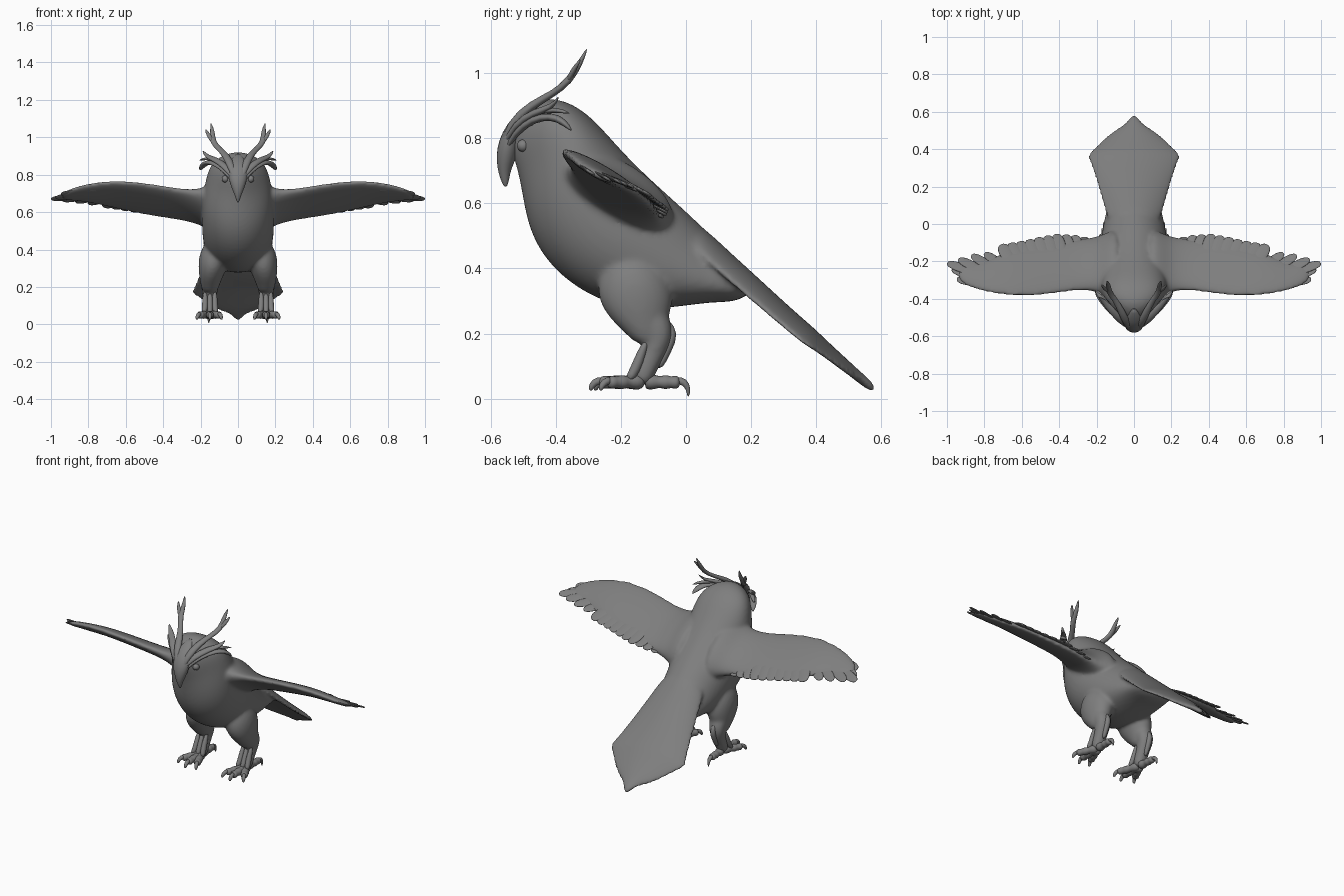
import bpy, bmesh, math
from mathutils import Vector as V

X = V((1, 0, 0))
grey = bpy.data.materials.new("dark_grey")
grey.diffuse_color = (.21, .21, .21, 1)


def loft(bm, sections, n=16):
    """Skin elliptical rings: (centre, side axis, up axis, egg taper, arch drop)."""
    rings = []
    for c, u, v, egg, arch in sections:
        ring = []
        for i in range(n):
            a = 2 * math.pi * i / n
            ca, sa = math.cos(a), math.sin(a)
            p = c + u * ca * (1 + egg * sa) + v * sa - V((0, 0, arch * ca * ca))
            ring.append(bm.verts.new(p))
        rings.append(ring)
    faces = [bm.faces.new(rings[0]), bm.faces.new(rings[-1])]
    for r, q in zip(rings, rings[1:]):
        for i in range(n):
            j = (i + 1) % n
            faces.append(bm.faces.new((r[i], r[j], q[j], q[i])))
    bmesh.ops.recalc_face_normals(bm, faces=faces)


def tube(bm, pts, radii, flat=1.0, n=8):
    """Tapered limb through pts; flat squashes its thickness."""
    pts = [V(p) for p in pts]
    secs = []
    for i, p in enumerate(pts):
        t = (pts[min(i + 1, len(pts) - 1)] - pts[max(i - 1, 0)]).normalized()
        v = t.cross(X).normalized()
        secs.append((p, v.cross(t) * radii[i], v * radii[i] * flat, 0, 0))
    loft(bm, secs, n)


def feather(bm, a, b, w, thick):
    """Round-tipped blade lying in the wing plane."""
    a, b = V(a), V(b)
    d = b - a
    nrm = V((0, .54, .84))
    side = d.cross(nrm).normalized()
    secs = []
    for t, k in ((0, .3), (.2, .8), (.5, 1), (.8, 1), (.93, .8), (1, .35)):
        secs.append((a + d * t, side * w * k, nrm * thick * (1 - .5 * t), 0, 0))
    loft(bm, secs, 8)


def finish(name, bm, levels=1):
    me = bpy.data.meshes.new(name)
    bm.to_mesh(me)
    bm.free()
    me.materials.append(grey)
    for p in me.polygons:
        p.use_smooth = True
    ob = bpy.data.objects.new(name, me)
    bpy.context.scene.collection.objects.link(ob)
    if levels:
        sub = ob.modifiers.new("Subdivide", 'SUBSURF')
        sub.levels = sub.render_levels = levels
    return ob


def m(s, pts):
    return [(s * x, y, z) for x, y, z in pts]


def interp(x, table):
    for (x0, y0), (x1, y1) in zip(table, table[1:]):
        if x <= x1:
            return y0 + (y1 - y0) * (x - x0) / (x1 - x0)
    return table[-1][1]


# Body: rings from crown to rump (back y,z, front y,z, half width, egg taper)
body = bmesh.new()
secs = []
for dy, dz, vy, vz, w, egg in (
        (-.42, .922, -.46, .912, .03, 0), (-.37, .915, -.515, .865, .09, .3),
        (-.315, .885, -.55, .79, .135, .45), (-.265, .84, -.515, .70, .165, .3),
        (-.20, .765, -.50, .60, .188, .1), (-.12, .685, -.478, .50, .193, 0),
        (-.03, .605, -.415, .40, .195, 0), (.04, .54, -.31, .32, .185, 0),
        (.10, .48, -.18, .27, .17, 0), (.15, .43, -.03, .28, .15, 0),
        (.19, .385, .08, .298, .135, 0), (.23, .345, .16, .295, .11, 0)):
    d, f = V((0, dy, dz)), V((0, vy, vz))
    secs.append(((d + f) / 2, X * w, (d - f) / 2, egg, 0))
loft(body, secs, 24)

# Tail fan: flat, arched, with a pointed end
up = V((0, .66, .75))
loft(body, [(V((0, y, z)), X * w, up * th, 0, arch) for y, z, w, th, arch in (
    (-.02, .555, .13, .03, .05), (.1, .447, .165, .027, .055), (.2, .36, .195, .024, .055),
    (.3, .27, .228, .022, .05), (.36, .22, .252, .02, .05), (.38, .203, .246, .02, .045),
    (.43, .157, .19, .018, .03), (.49, .103, .125, .017, .02), (.525, .072, .06, .016, .01),
    (.55, .052, .035, .015, 0), (.58, .024, .014, .012, 0))], 24)

for s in (-1, 1):
    # Thighs
    loft(body, [(V((s * x, y, z)), X * rx, V((0, ry, 0)), 0, 0) for x, y, z, rx, ry in (
        (.10, -.17, .47, .05, .05), (.12, -.16, .39, .088, .11),
        (.135, -.155, .31, .08, .122), (.145, -.145, .245, .062, .092),
        (.15, -.125, .20, .048, .06), (.15, -.115, .165, .038, .04))], 16)
    # Leg shanks
    tube(body, m(s, [(.145, -.12, .27), (.15, -.085, .215), (.152, -.083, .185),
                     (.15, -.105, .13), (.15, -.13, .08), (.15, -.14, .04)]),
         [.055, .05, .046, .037, .037, .03], n=12)
    # Wing plates: leading edge, trailing edge, half thickness
    secs = []
    for x, ly, lz, ty, tz, th in (
            (.06, -.41, .74, -.02, .50, .13), (.15, -.385, .725, -.05, .525, .095),
            (.20, -.36, .71, -.07, .545, .06),
            (.30, -.352, .718, -.08, .562, .034), (.45, -.38, .748, -.09, .58, .03),
            (.60, -.388, .765, -.12, .61, .027), (.70, -.382, .765, -.15, .633, .025),
            (.80, -.362, .75, -.20, .655, .021), (.88, -.34, .73, -.215, .664, .017),
            (.945, -.305, .70, -.225, .667, .012)):
        a, b = V((s * x, ly, lz)), V((s * x, ty, tz))
        n = X.cross(b - a).normalized()
        secs.append(((a + b) / 2, (b - a) / 2, n * th, 0, 0))
    loft(body, secs, 16)
ob = finish("body", body, 2)
r = ob.modifiers.new("Blend", 'REMESH')
r.mode, r.voxel_size, r.use_smooth_shade = 'VOXEL', .009, True
sm = ob.modifiers.new("Soften", 'SMOOTH')
sm.factor, sm.iterations = .5, 8

trail = ((.22, -.08), (.3, -.06), (.42, -.052), (.5, -.067), (.6, -.09), (.72, -.11))
for s, tag in ((-1, "left"), (1, "right")):
    # Wing feathers: inner row, coverts below, long outer ones
    fe = bmesh.new()
    for i in range(11):
        x = .22 + .049 * i
        y, z = interp(x, trail), .548 + (x - .22) * .155
        bx, by = x - .02 - .008 * i, -.28
        bz = z + (y - by) * .6
        feather(fe, *m(s, [(bx, by, bz - .016), (x, y, z)]), .042, .012)
        feather(fe, *m(s, [(bx, by - .02, bz - .018), (x - .02, y - .09, z + .027)]), .034, .01)
    for a, b in (((.60, -.30, .705), (.80, -.155, .642)), ((.65, -.30, .705), (.87, -.165, .652)),
                 ((.70, -.30, .705), (.94, -.187, .66)), ((.73, -.30, .705), (1.0, -.208, .668)),
                 ((.74, -.32, .712), (.975, -.24, .675)), ((.74, -.33, .72), (.948, -.293, .695))):
        feather(fe, *m(s, [a, b]), .032, .01)
    finish(tag + "_wing_feathers", fe)

    # Raised scales down the leg
    leg = bmesh.new()
    for dx in (-.026, 0, .026):
        tube(leg, m(s, [(.15 + dx, -.12, .18), (.15 + dx, -.137, .14), (.15 + dx, -.155, .09),
                        (.15 + dx * 1.3, -.178, .055)]), [.008, .016, .018, .014])
    tube(leg, m(s, [(.15, -.06, .24), (.15, -.038, .2), (.15, -.06, .15), (.15, -.085, .09)]),
         [.01, .019, .018, .012])
    finish(tag + "_leg_scales", leg)

    # Toes with knuckles, and hooked claws
    toes, claws = bmesh.new(), bmesh.new()
    for ex, ey in ((.098, -.255), (.15, -.268), (.208, -.24), (.155, -.018)):
        a, e = V((.15, -.13, .052)), V((ex, ey, .05))
        tube(toes, m(s, [a.lerp(e, t) for t in (0, .3, .45, .6, .75, .9, 1)]),
             [.03, .027, .018, .028, .018, .026, .014], .95)
        d = (e - a).normalized()
        drop = .045 if ey > -.1 else .025
        tube(claws, m(s, [e - d * .015 + V((0, 0, .008)), e + d * .015 + V((0, 0, .002)),
                          e + d * .026 - V((0, 0, .02)), e + d * .025 - V((0, 0, drop))]),
             [.013, .013, .009, .002])
    finish(tag + "_toes", toes)
    finish(tag + "_claws", claws)

    # Antler and leafy brow sprigs
    br = bmesh.new()
    tube(br, m(s, [(.012, -.568, .76), (.035, -.54, .845), (.065, -.47, .905), (.10, -.405, .938),
                   (.138, -.36, .975), (.135, -.325, 1.03), (.146, -.303, 1.078)]),
         [.01, .024, .022, .015, .019, .014, .003], .7)
    tube(br, m(s, [(.13, -.365, .97), (.158, -.345, 1.012), (.175, -.322, 1.045)]),
         [.012, .014, .003], .7)
    tube(br, m(s, [(.015, -.562, .77), (.065, -.525, .845), (.12, -.46, .882),
                   (.165, -.41, .895), (.19, -.39, .930)]), [.01, .022, .022, .016, .003], .6)
    tube(br, m(s, [(.015, -.56, .75), (.06, -.525, .82), (.12, -.465, .862), (.165, -.41, .868),
                   (.19, -.375, .85), (.205, -.35, .822)]), [.008, .02, .022, .022, .022, .004], .6)
    tube(br, m(s, [(.12, -.45, .878), (.17, -.40, .89), (.21, -.355, .875)]), [.012, .018, .003], .6)
    finish(tag + "_antler", br)

    # Eye
    eye = bmesh.new()
    bmesh.ops.create_uvsphere(eye, u_segments=16, v_segments=10, radius=.019)
    bmesh.ops.translate(eye, verts=eye.verts, vec=(s * .068, -.5, .777))
    finish(tag + "_eye", eye, 0)

# Beak: ridge down the face ending in a hook
beak = bmesh.new()
loft(beak, [(V((0, y, z)), X * w, V((0, d, d * .3)), 0, 0) for y, z, w, d in (
    (-.455, .915, .012, .015), (-.505, .875, .04, .028), (-.532, .83, .055, .034),
    (-.545, .78, .052, .038), (-.55, .735, .038, .033), (-.557, .70, .022, .02),
    (-.555, .668, .011, .012), (-.553, .65, .003, .004))], 12)
finish("beak", beak)
